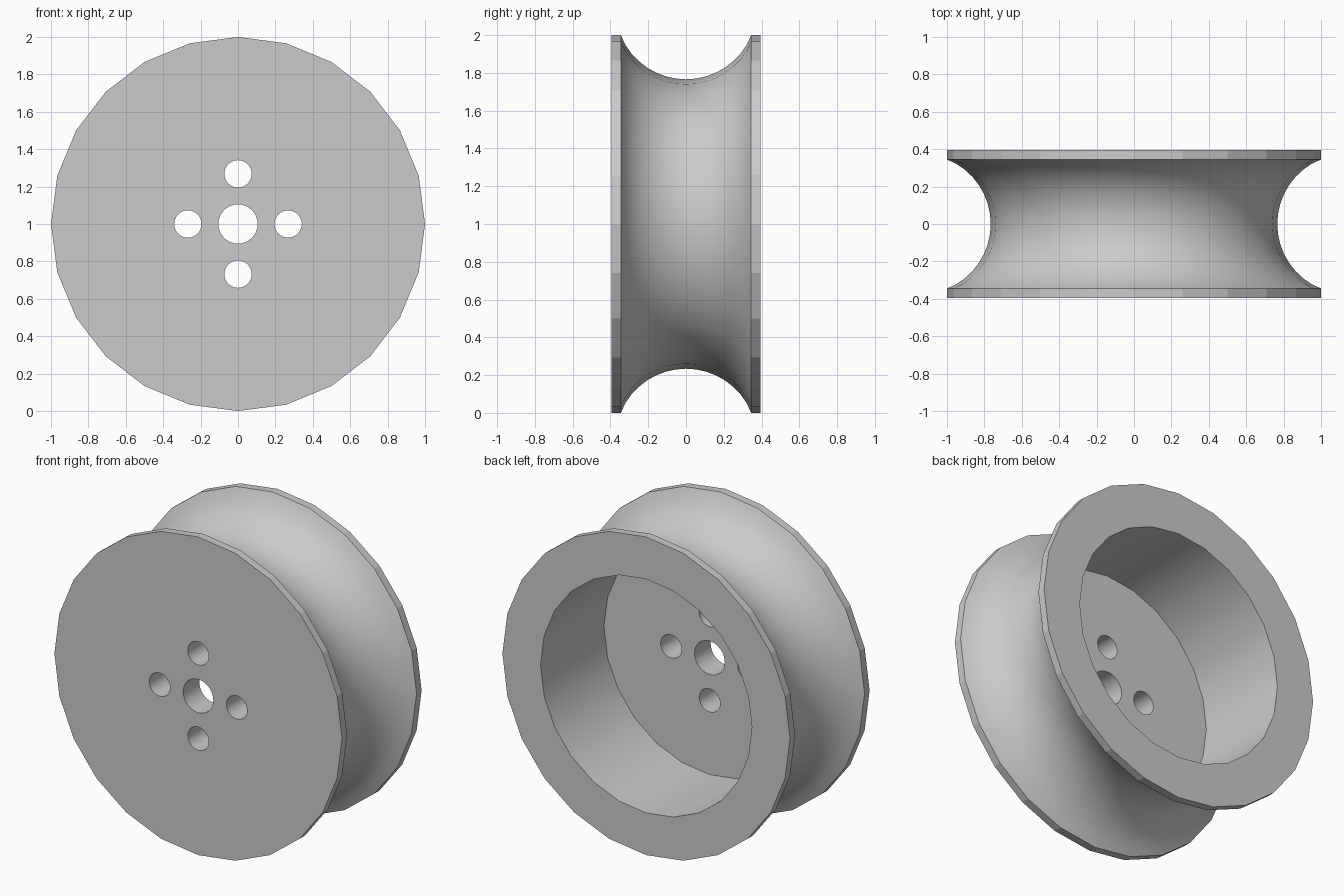
import bpy
import bmesh
import math
from mathutils import Matrix

cube = bpy.data.objects.get("Cube")
if cube:
    bpy.data.objects.remove(cube, do_unlink=True)

SIDES = 24
HALF_W, LIP = 0.395, 0.345       # half width, inner edge of each flange
GROOVE_R, GROOVE_C = 0.374, 1.14  # groove arc radius and its centre distance
CAVITY_R, FLOOR_Y = 0.735, -0.235

grey = bpy.data.materials.new("plain_grey")
grey.use_nodes = True
grey.diffuse_color = (0.6, 0.6, 0.6, 1)
grey.node_tree.nodes["Principled BSDF"].inputs["Base Color"].default_value = (0.6, 0.6, 0.6, 1)


def lathe(name, profile):
    """Turn a (radius, y) profile about the wheel axle and cap both ends."""
    bm = bmesh.new()
    rings = []
    for r, y in profile:
        angles = [2 * math.pi * i / SIDES for i in range(SIDES)]
        rings.append([bm.verts.new((r * math.cos(a), y, 1 + r * math.sin(a))) for a in angles])
    for a, b in zip(rings, rings[1:]):
        for i in range(SIDES):
            j = (i + 1) % SIDES
            bm.faces.new((a[i], a[j], b[j], b[i]))
    bm.faces.new(rings[0])
    bm.faces.new(rings[-1])
    bmesh.ops.recalc_face_normals(bm, faces=bm.faces)
    mesh = bpy.data.meshes.new(name)
    bm.to_mesh(mesh)
    bm.free()
    obj = bpy.data.objects.new(name, mesh)
    bpy.context.collection.objects.link(obj)
    mesh.materials.append(grey)
    return obj


# Wheel: front disc, flange, rounded groove, flange, deep back cavity
span = math.asin(LIP / GROOVE_R)
steps = 16
groove = []
for k in range(steps + 1):
    t = span * (2 * k / steps - 1)
    groove.append((GROOVE_C - GROOVE_R * math.cos(t), GROOVE_R * math.sin(t)))
groove[0], groove[-1] = (1, -LIP), (1, LIP)
wheel = lathe("pulley_wheel", [(1, -HALF_W)] + groove
              + [(1, HALF_W), (CAVITY_R, HALF_W), (CAVITY_R, FLOOR_Y)])

# Axle hole and four bolt holes, cut through the front disc
bm = bmesh.new()
for x, z, r in [(0, 0, 0.105)] + [(0.268 * round(math.cos(a)), 0.268 * round(math.sin(a)), 0.073)
                                  for a in (k * math.pi / 2 for k in range(4))]:
    place = Matrix.Translation((x, -0.3, 1 + z)) @ Matrix.Rotation(math.pi / 2, 4, 'X')
    bmesh.ops.create_cone(bm, cap_ends=True, segments=32, radius1=r, radius2=r,
                          depth=0.5, matrix=place)
mesh = bpy.data.meshes.new("hole_cutter")
bm.to_mesh(mesh)
bm.free()
mesh.materials.append(grey)
cutter = bpy.data.objects.new("hole_cutter", mesh)
cutter.hide_render = True
bpy.context.collection.objects.link(cutter)

bpy.ops.object.select_all(action='DESELECT')
wheel.select_set(True)
bpy.context.view_layer.objects.active = wheel
cut = wheel.modifiers.new("holes", 'BOOLEAN')
cut.operation = 'DIFFERENCE'
cut.solver = 'EXACT'
cut.object = cutter
bpy.ops.object.modifier_apply(modifier=cut.name)
bpy.data.objects.remove(cutter, do_unlink=True)

# Smooth groove, cavity and holes; faceted flange rims
bpy.ops.object.shade_smooth_by_angle(angle=math.radians(30))
for face in wheel.data.polygons:
    c = face.center
    if abs(c.y) > LIP and math.hypot(c.x, c.z - 1) > 0.95:
        face.use_smooth = False
